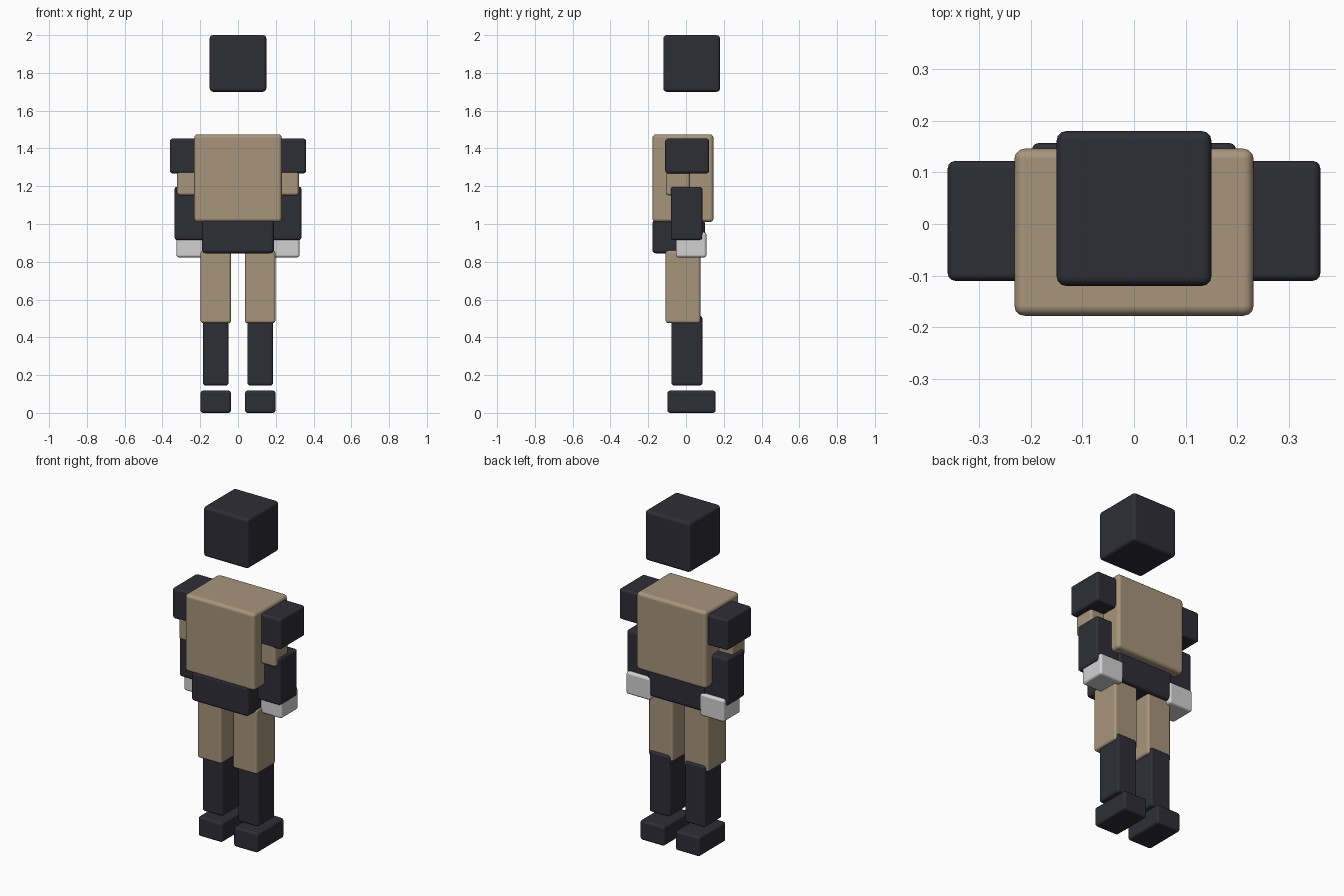
import bpy
import bmesh
from mathutils import Vector

cube = bpy.data.objects.get("Cube")
if cube:
    bpy.data.objects.remove(cube, do_unlink=True)


def material(name, rgb):
    mat = bpy.data.materials.new(name)
    mat.use_nodes = True
    colour = (*rgb, 1.0)
    mat.diffuse_color = colour
    mat.node_tree.nodes["Principled BSDF"].inputs["Base Color"].default_value = colour
    return mat


charcoal = material("charcoal", (0.027, 0.027, 0.037))
tan = material("tan", (0.39, 0.30, 0.20))
light_grey = material("light grey", (0.64, 0.64, 0.64))


def block(name, xs, ys, zs, mat, radius=0.014):
    """Rounded box spanning the given x, y and z ranges."""
    low, high = map(Vector, zip(xs, ys, zs))
    size, centre = high - low, (low + high) / 2
    bm = bmesh.new()
    bmesh.ops.create_cube(bm, size=1)
    bmesh.ops.scale(bm, vec=size, verts=bm.verts)
    mesh = bpy.data.meshes.new(name)
    bm.to_mesh(mesh)
    bm.free()
    mesh.materials.append(mat)
    obj = bpy.data.objects.new(name, mesh)
    obj.location = centre
    bpy.context.collection.objects.link(obj)
    bevel = obj.modifiers.new("rounded edges", "BEVEL")
    bevel.width = radius
    bevel.segments = 3
    bevel.harden_normals = True
    mesh.shade_smooth()
    return obj


def pair(name, xs, ys, zs, mat):
    """The same block on the left (+x) and the right (-x)."""
    block("left_" + name, xs, ys, zs, mat)
    block("right_" + name, (-xs[1], -xs[0]), ys, zs, mat)


# Head and body
block("head", (-0.15, 0.15), (-0.12, 0.18), (1.70, 2.0), charcoal, 0.018)
block("torso", (-0.232, 0.232), (-0.178, 0.146), (1.01, 1.475), tan, 0.02)
block("pelvis", (-0.19, 0.19), (-0.178, 0.10), (0.845, 1.022), charcoal, 0.018)

# Arms
pair("shoulder", (0.18, 0.361), (-0.11, 0.122), (1.268, 1.452), charcoal)
pair("upper_arm", (0.19, 0.322), (-0.107, 0.02), (1.152, 1.40), tan)
pair("forearm", (0.175, 0.336), (-0.08, 0.087), (0.915, 1.197), charcoal)
pair("hand", (0.165, 0.326), (-0.053, 0.108), (0.823, 0.957), light_grey)

# Legs
pair("thigh", (0.037, 0.198), (-0.108, 0.076), (0.475, 0.86), tan)
pair("shin", (0.05, 0.186), (-0.077, 0.087), (0.145, 0.513), charcoal)
pair("foot", (0.037, 0.198), (-0.099, 0.157), (0.0, 0.118), charcoal)
